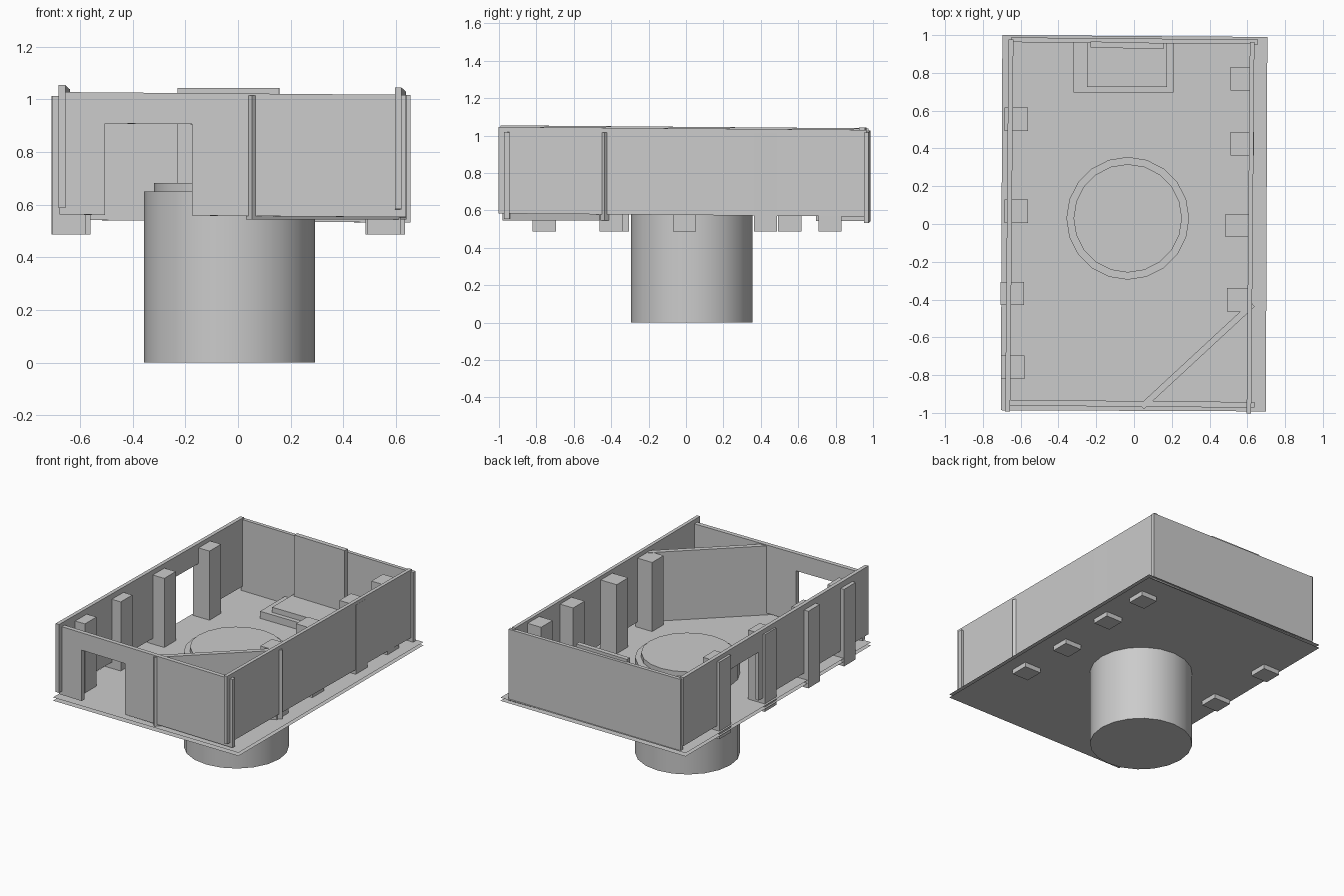
import bpy, bmesh, math
from mathutils import Matrix

if "Cube" in bpy.data.objects:
    bpy.data.objects.remove(bpy.data.objects["Cube"])

YAW = math.radians(-0.5)


def finish(name, bm, lean=True):
    # The walls are turned and lean very slightly; the other parts stand straight
    if lean:
        bmesh.ops.rotate(bm, cent=(0, 0, 0), matrix=Matrix.Rotation(YAW, 3, 'Z'), verts=bm.verts)
        for v in bm.verts:
            v.co.z -= 0.008 * (v.co.x + v.co.y)
    bmesh.ops.recalc_face_normals(bm, faces=bm.faces)
    me = bpy.data.meshes.new(name)
    bm.to_mesh(me)
    bm.free()
    ob = bpy.data.objects.new(name, me)
    bpy.context.collection.objects.link(ob)
    return ob


def box(name, x, y, z, yaw=0):
    bm = bmesh.new()
    bmesh.ops.create_cube(bm, size=1)
    size = Matrix.Diagonal((x[1] - x[0], y[1] - y[0], z[1] - z[0], 1))
    mid = Matrix.Translation((sum(x) / 2, sum(y) / 2, sum(z) / 2))
    bm.transform(mid @ Matrix.Rotation(yaw, 4, 'Z') @ size)
    return finish(name, bm, False)


def wall(name, axis, span, depth, z, door=None):
    # Upright slab along 'x' or 'y', with an optional doorway (start, end, top)
    (a, b), (lo, hi) = span, z
    pts = [(a, lo), (a, hi), (b, hi), (b, lo)]
    if door:
        d0, d1, top = door
        pts += [(d1, lo), (d1, top), (d0, top), (d0, lo)]
    bm = bmesh.new()
    place = (lambda u, d, h: (u, d, h)) if axis == 'x' else (lambda u, d, h: (d, u, h))
    face = bm.faces.new([bm.verts.new(place(u, depth[0], h)) for u, h in pts])
    ext = bmesh.ops.extrude_face_region(bm, geom=[face], use_keep_orig=True)
    moved = [g for g in ext['geom'] if isinstance(g, bmesh.types.BMVert)]
    t = depth[1] - depth[0]
    bmesh.ops.translate(bm, verts=moved, vec=place(0, t, 0))
    return finish(name, bm)


def drum(name, r, z0, z1, sides=20):
    bm = bmesh.new()
    bmesh.ops.create_cone(bm, cap_ends=True, segments=sides, radius1=r, radius2=r, depth=z1 - z0)
    bm.transform(Matrix.Translation((-0.033, 0.03, (z0 + z1) / 2)))
    ob = finish(name, bm, False)
    bpy.ops.object.select_all(action='DESELECT')
    bpy.context.view_layer.objects.active = ob
    ob.select_set(True)
    bpy.ops.object.shade_smooth_by_angle(angle=math.radians(30))


# Two thin level floor sheets
for name, h in (("floor_top", 0.542), ("floor_underside", 0.52)):
    bm = bmesh.new()
    bm.faces.new([bm.verts.new((x, y, h)) for x, y in
                  ((-0.705, -0.986), (0.698, -0.992), (0.706, 0.99), (-0.697, 1.0))])
    finish(name, bm, False)

# Outer walls, doorways in the front and left ones
wall("front_wall", 'x', (-0.67, 0.647), (-0.967, -0.937), (0.55, 1.015), (-0.497, -0.167, 0.897))
wall("back_wall", 'x', (-0.66, 0.647), (0.957, 0.982), (0.545, 1.03))
wall("left_wall", 'y', (-0.998, 0.97), (-0.673, -0.647), (0.575, 1.041), (0.17, 0.51, 0.905))
wall("right_wall", 'y', (-0.998, 0.97), (0.605, 0.629), (0.58, 1.043))

# Slanted partition cutting off the front right corner
box("corner_partition", (-0.065, 0.735), (-0.713, -0.68), (0.545, 1.015), math.radians(42.8))

# Pillars passing through the floor along both sides: (x start, x end, y centre)
pillars = [(-0.685, -0.56, 0.555), (-0.685, -0.56, 0.068), (-0.708, -0.583, -0.368), (-0.705, -0.58, -0.758),
           (0.51, 0.631, 0.77), (0.51, 0.634, 0.425), (0.485, 0.61, -0.008), (0.492, 0.617, -0.4)]
for i, (x0, x1, y) in enumerate(pillars):
    box(f"pillar_{i + 1}", (x0, x1), (y - 0.062, y + 0.062), (0.488, 1.013))

# Stepped platform and panel at the back
box("platform_base", (-0.32, 0.21), (0.695, 0.975), (0.542, 0.59))
box("platform_step", (-0.25, 0.175), (0.725, 0.96), (0.542, 0.625))
box("back_panel", (-0.23, 0.157), (0.93, 0.962), (0.59, 1.043), math.radians(-1.2))

# Round column below, with a raised disc inside the room
drum("round_base", 0.325, 0, 0.65)
drum("raised_disc", 0.287, 0.6, 0.682)
